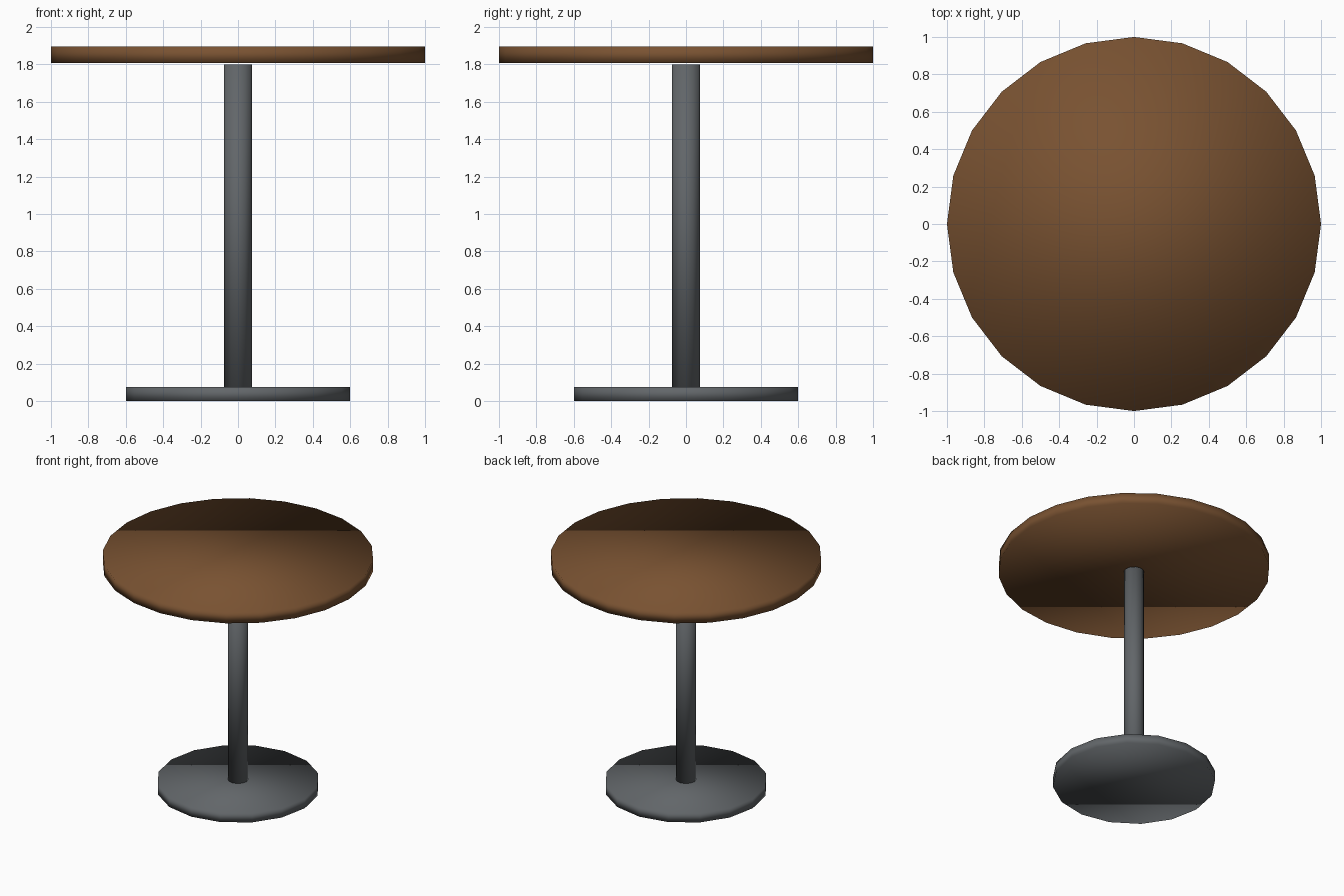
import bpy

if "Cube" in bpy.data.objects:
    bpy.data.objects.remove(bpy.data.objects["Cube"])


def material(name, rgb):
    m = bpy.data.materials.new(name)
    m.diffuse_color = (*rgb, 1.0)
    m.use_nodes = True
    m.node_tree.nodes["Principled BSDF"].inputs["Base Color"].default_value = m.diffuse_color
    return m


wood = material("brown wood", (0.19, 0.084, 0.031))
metal = material("grey metal", (0.121, 0.132, 0.141))


def disc(name, radius, z0, z1, sides, mat):
    """Upright n-sided cylinder between two heights, fully smooth shaded."""
    bpy.ops.mesh.primitive_cylinder_add(
        vertices=sides, radius=radius, depth=z1 - z0, location=(0, 0, (z0 + z1) / 2))
    ob = bpy.context.object
    ob.name = name
    ob.data.materials.append(mat)
    bpy.ops.object.shade_smooth()
    return ob


# Round foot, post and table top (a thin gap separates post and top)
disc("base", 0.60, 0.0, 0.075, 16, metal)
disc("post", 0.075, 0.07, 1.80, 12, metal)
disc("table_top", 1.00, 1.807, 1.895, 24, wood)
